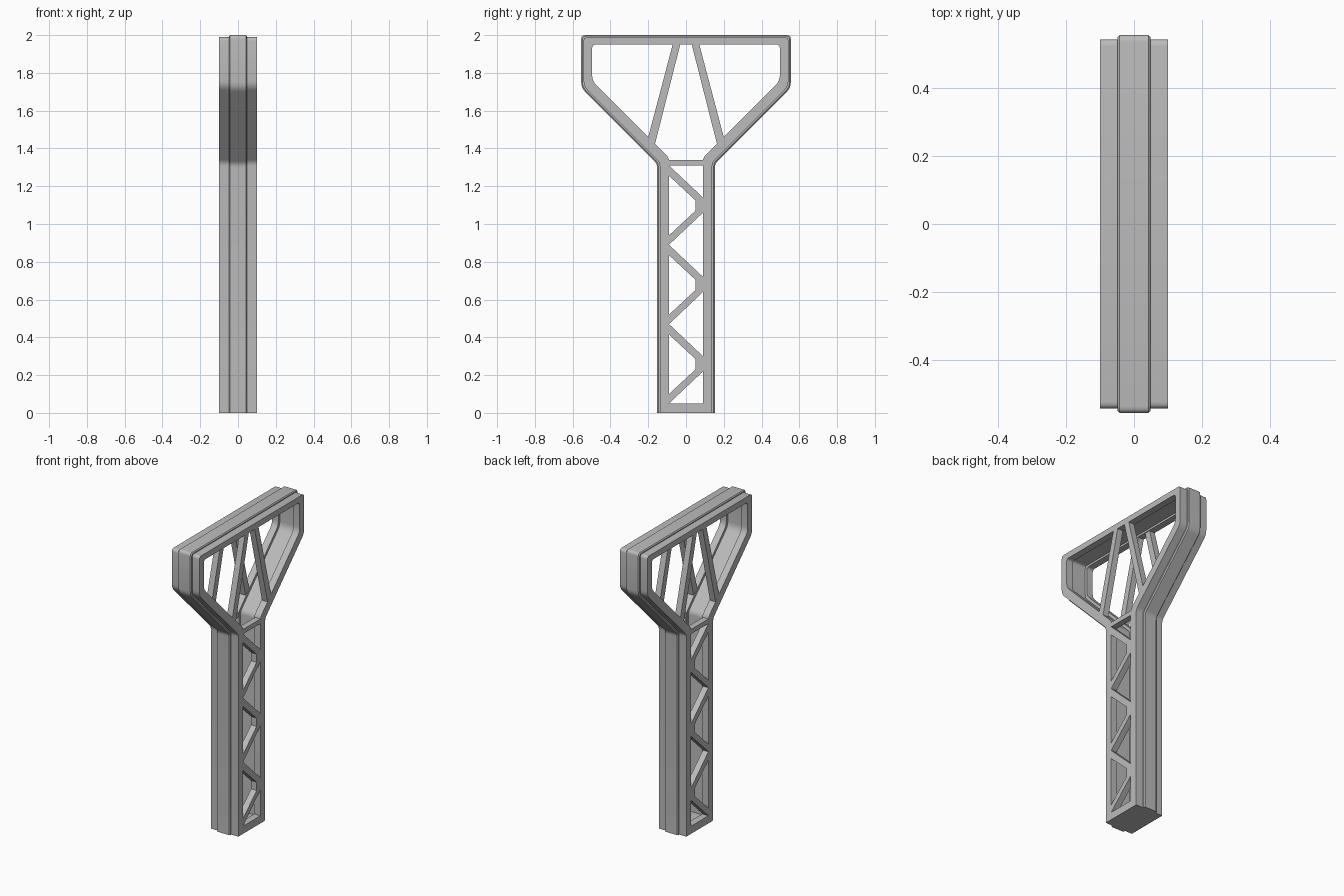
import bpy, bmesh
from mathutils import Vector

if "Cube" in bpy.data.objects:
    bpy.data.objects.remove(bpy.data.objects["Cube"])

grey = bpy.data.materials.new("neutral_grey")
grey.diffuse_color = (0.5, 0.5, 0.5, 1)
grey.use_nodes = True
grey.node_tree.nodes["Principled BSDF"].inputs["Base Color"].default_value = grey.diffuse_color


def finish(name, bm):
    bmesh.ops.recalc_face_normals(bm, faces=bm.faces)
    mesh = bpy.data.meshes.new(name)
    bm.to_mesh(mesh)
    bm.free()
    mesh.materials.append(grey)
    ob = bpy.data.objects.new(name, mesh)
    bpy.context.collection.objects.link(ob)
    return ob


def rounded(prev, p, nxt, cut, steps=4):
    """Replace corner p by a small curve."""
    a = p + (prev - p).normalized() * cut
    b = p + (nxt - p).normalized() * cut
    return [a * (1 - t) ** 2 + p * 2 * t * (1 - t) + b * t * t
            for t in (i / steps for i in range(steps + 1))]


def outline(d):
    """Closed T-shaped outline (y, z), moved inward by d."""
    side, top, post = 0.555 - d, 2 - 0.86 * d, 0.153 - 1.1 * d
    slope = 1.166 + 1.63 * d
    bottom = d - 0.008 if d > 0.03 else 0
    pts = [Vector(p) for p in ((0, top), (side, top), (side, side + slope),
                               (post, post + slope), (post, bottom))]
    half = []
    for i, cut in ((1, 0.02), (2, 0.03), (3, 0.02)):
        half += rounded(pts[i - 1], pts[i], pts[i + 1], cut)
    half.append(pts[4])
    return half + [Vector((-p.x, p.y)) for p in reversed(half)]


# Frame: cross-section (x, inward offset) swept around the outline
section = [(-0.1, 0.013), (-0.048, 0.013), (-0.048, 0.006), (-0.042, 0),
           (0.042, 0), (0.048, 0.006), (0.048, 0.013), (0.1, 0.013),
           (0.1, 0.058), (0.055, 0.058), (0.055, 0.043),
           (-0.055, 0.043), (-0.055, 0.058), (-0.1, 0.058)]
bm = bmesh.new()
rings = [[bm.verts.new((x, p.x, p.y)) for p in outline(d)] for x, d in section]
for r, ring in enumerate(rings):
    other = rings[(r + 1) % len(rings)]
    for i in range(len(ring)):
        j = (i + 1) % len(ring)
        bm.faces.new((ring[i], ring[j], other[j], other[i]))
frame = finish("frame", bm)
bpy.context.view_layer.objects.active = frame
frame.select_set(True)
bpy.ops.object.shade_smooth_by_angle(angle=0.5)


def lattice(name, shapes):
    """Flat braces cut from (y, z) shapes, one set on each open side."""
    bm = bmesh.new()
    for sign in (-1, 1):
        for shape in shapes:
            face = bm.faces.new([bm.verts.new((sign * 0.0998, y, z)) for y, z in shape])
            out = bmesh.ops.extrude_face_region(bm, geom=[face])["geom"]
            bmesh.ops.translate(bm, vec=(-sign * 0.04, 0, 0),
                                verts=[v for v in out if isinstance(v, bmesh.types.BMVert)])
    return finish(name, bm)


# V-shaped struts in the head
strut = [(0.2, 1.46), (0.165, 1.42), (0.03, 1.952), (0.07, 1.952)]
lattice("head_struts", [strut, [(-y, z) for y, z in strut]])

# Crossbar between head and post
lattice("crossbar", [[(-0.092, 1.31), (0.092, 1.31), (0.092, 1.34), (-0.092, 1.34)]])

# Zigzag bracing in the post, three repeats
zigzag = [(-0.09, 0.21), (0.09, 0.04), (0.09, -0.04), (-0.09, -0.21),
          (-0.09, -0.16), (0.05, -0.03), (0.05, 0.025), (-0.09, 0.155)]
lattice("post_zigzag", [[(y, z + c) for y, z in zigzag] for c in (0.26, 0.68, 1.10)])
